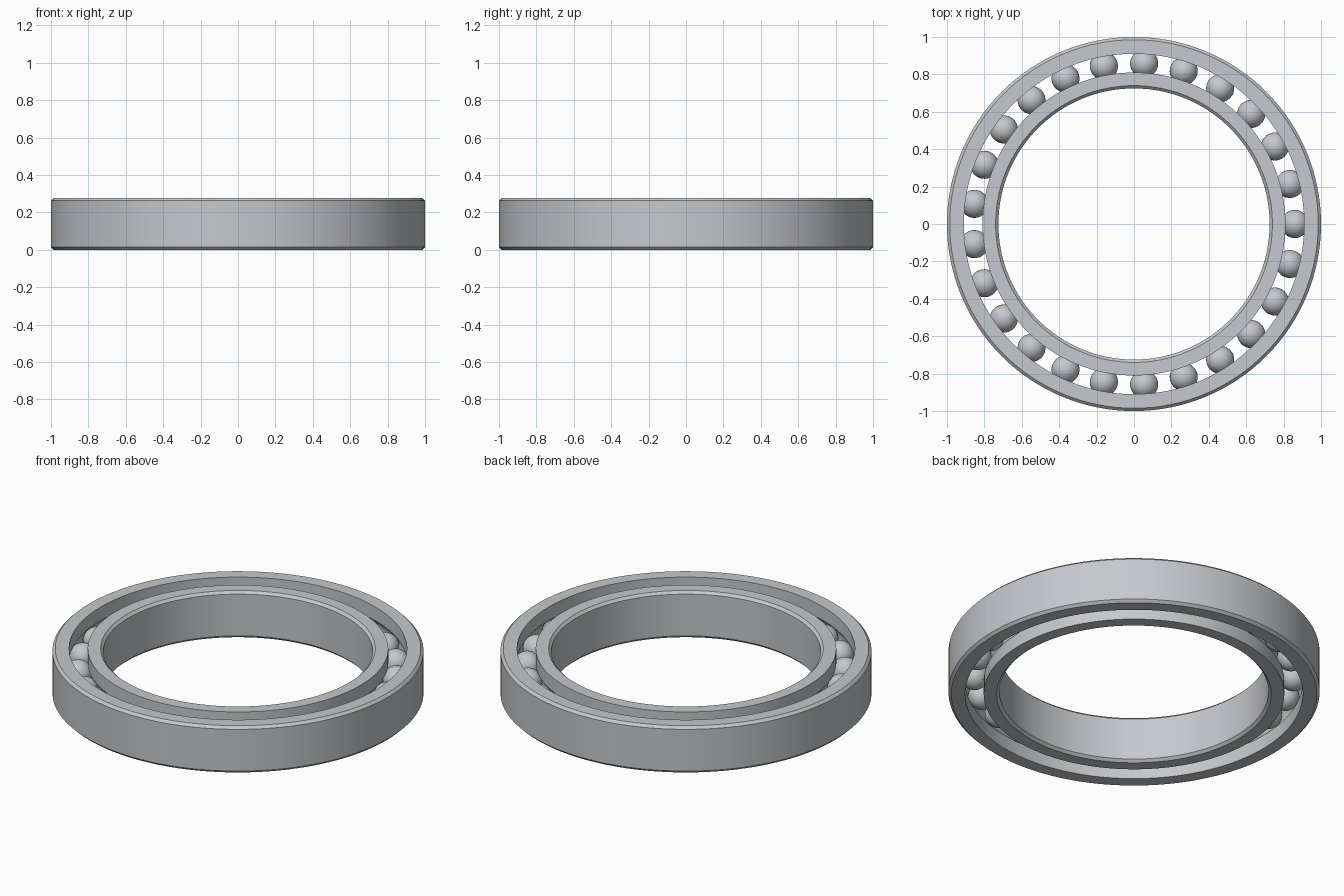
import bpy
import bmesh
import math
from mathutils import Matrix

HEIGHT = 0.278
MID = HEIGHT / 2
PITCH = 0.86          # radius of the ball circle
BALL = 0.075
GROOVE = 0.076
LAND = 0.05           # distance from ball circle to each ring shoulder
CHAMFER = 0.015
SEGMENTS = 128
BALLS = 25

if "Cube" in bpy.data.objects:
    bpy.data.objects.remove(bpy.data.objects["Cube"], do_unlink=True)


def make_material(name, colour):
    mat = bpy.data.materials.new(name)
    mat.use_nodes = True
    mat.diffuse_color = colour
    mat.node_tree.nodes["Principled BSDF"].inputs["Base Color"].default_value = colour
    return mat


steel = make_material("steel", (0.56, 0.58, 0.61, 1))


def finish(name, bm):
    bmesh.ops.recalc_face_normals(bm, faces=bm.faces)
    mesh = bpy.data.meshes.new(name)
    bm.to_mesh(mesh)
    bm.free()
    mesh.materials.append(steel)
    obj = bpy.data.objects.new(name, mesh)
    bpy.context.collection.objects.link(obj)
    bpy.ops.object.select_all(action="DESELECT")
    obj.select_set(True)
    bpy.context.view_layer.objects.active = obj
    bpy.ops.object.shade_smooth_by_angle(angle=math.radians(30))
    return obj


def make_ring(name, wall, side):
    """Lathe a chamfered race; side is +1 for the outer ring, -1 for the inner."""
    shoulder = PITCH + side * LAND
    profile = [(shoulder, 0), (wall - side * CHAMFER, 0), (wall, CHAMFER),
               (wall, HEIGHT - CHAMFER), (wall - side * CHAMFER, HEIGHT),
               (shoulder, HEIGHT)]
    # Curved raceway groove
    half = math.acos(LAND / GROOVE)
    steps = 12
    for i in range(steps + 1):
        a = half - 2 * half * i / steps
        profile.append((PITCH + side * GROOVE * math.cos(a), MID + GROOVE * math.sin(a)))

    bm = bmesh.new()
    verts = [bm.verts.new((r, 0, z)) for r, z in profile]
    edges = [bm.edges.new((v, verts[i - 1])) for i, v in enumerate(verts)]
    bmesh.ops.spin(bm, geom=verts + edges, cent=(0, 0, 0), axis=(0, 0, 1),
                   angle=math.tau, steps=SEGMENTS, use_merge=True)
    bmesh.ops.remove_doubles(bm, verts=bm.verts, dist=0.0001)
    return finish(name, bm)


# Races
make_ring("outer_ring", 1.0, 1)
make_ring("inner_ring", 0.725, -1)

# Rolling balls
for i in range(BALLS):
    bm = bmesh.new()
    place = Matrix.Rotation(math.tau * i / BALLS, 4, "Z") @ Matrix.Translation((PITCH, 0, MID))
    bmesh.ops.create_uvsphere(bm, u_segments=32, v_segments=16, radius=BALL, matrix=place)
    finish(f"ball_{i + 1}", bm)
